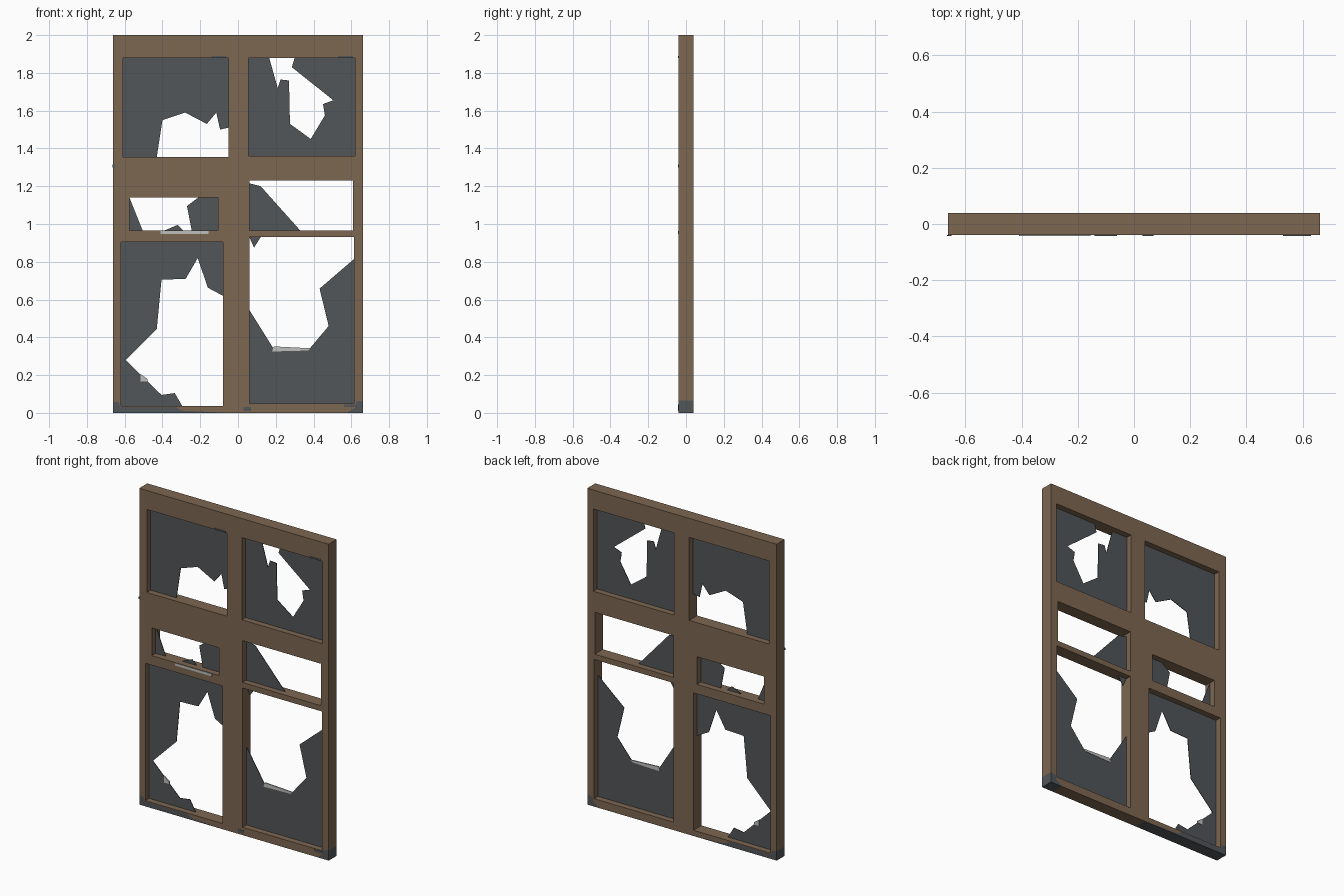
import bpy, bmesh, math
from mathutils import Matrix

if "Cube" in bpy.data.objects:
    bpy.data.objects.remove(bpy.data.objects["Cube"])


def material(name, rgb):
    m = bpy.data.materials.new(name)
    m.diffuse_color = (*rgb, 1)
    m.use_nodes = True
    m.node_tree.nodes["Principled BSDF"].inputs["Base Color"].default_value = m.diffuse_color
    return m


WOOD = material("brown wood", (0.205, 0.136, 0.083))
GLASS = material("dark grey glass", (0.083, 0.092, 0.098))
LIGHT = material("pale grey chips", (0.52, 0.52, 0.51))


def sheet(name, outlines, half_depth, mat, y=0.0):
    """Filled outline(s) in the x-z plane, given thickness along y."""
    cu = bpy.data.curves.new(name + "_outline", 'CURVE')
    cu.dimensions = '2D'
    cu.fill_mode = 'BOTH'
    cu.extrude = half_depth
    for pts in outlines:
        sp = cu.splines.new('POLY')
        sp.points.add(len(pts) - 1)
        for p, (x, z) in zip(sp.points, pts):
            p.co = (x, z, 0, 1)
        sp.use_cyclic_u = True
    tmp = bpy.data.objects.new(name + "_tmp", cu)
    bpy.context.collection.objects.link(tmp)
    dg = bpy.context.evaluated_depsgraph_get()
    me = bpy.data.meshes.new_from_object(tmp.evaluated_get(dg))
    bpy.data.objects.remove(tmp)
    me.transform(Matrix.Translation((0, y, 0)) @ Matrix.Rotation(math.pi / 2, 4, 'X'))
    bm = bmesh.new()
    bm.from_mesh(me)
    bmesh.ops.remove_doubles(bm, verts=bm.verts, dist=1e-5)
    bmesh.ops.recalc_face_normals(bm, faces=bm.faces)
    for f in bm.faces:
        f.smooth = False
        f.material_index = 0
    bm.to_mesh(me)
    bm.free()
    me.materials.clear()
    me.materials.append(mat)
    ob = bpy.data.objects.new(name, me)
    bpy.context.collection.objects.link(ob)
    return ob


def rect(x0, x1, z0, z1):
    return [(x0, z0), (x1, z0), (x1, z1), (x0, z1)]


D = 0.04     # half depth of the frame
W = 0.6625   # half width

# wooden frame with six openings; lower corners are worn away
openings = [rect(-.61, -.05, 1.355, 1.88), rect(.055, .62, 1.36, 1.88),
            rect(-.575, -.105, .965, 1.14), rect(.06, .61, .965, 1.23),
            rect(-.62, -.08, .036, .905), rect(.06, .615, .05, .93)]
left_wear = [(-.05, 0), (-.30, .012), (-.33, .032), (-.625, .032), (-.63, .055), (-W, .06)]
right_wear = [(W, .065), (.625, .06), (.622, .03), (.58, .0)]
outer = left_wear + [(-W, 2), (W, 2)] + right_wear
sheet("window_frame", [outer] + openings, D, WOOD)

# grey patches filling the worn corners, flush with the frame
sheet("left_corner_patch", [left_wear + [(-W, 0)]], D, GLASS)
sheet("right_corner_patch", [right_wear + [(W, 0)]], D, GLASS)

# broken glass, one sheet per pane
panes = {
    "upper_left_glass": [[
        (-.61, 1.355), (-.43, 1.355), (-.40, 1.55), (-.28, 1.59), (-.165, 1.53),
        (-.115, 1.59), (-.095, 1.50), (-.05, 1.51), (-.05, 1.88), (-.61, 1.88)]],
    "upper_right_glass": [[
        (.055, 1.36), (.62, 1.36), (.62, 1.88), (.30, 1.88), (.285, 1.83), (.505, 1.655),
        (.45, 1.635), (.46, 1.575), (.385, 1.45), (.275, 1.53), (.27, 1.76),
        (.225, 1.765), (.21, 1.72), (.165, 1.88), (.055, 1.88)]],
    "middle_left_glass": [
        [(-.575, .965), (-.505, .965), (-.575, 1.14)],
        [(-.245, .965), (-.105, .965), (-.105, 1.14), (-.21, 1.14), (-.27, 1.095)],
        [(-.39, .965), (-.29, .965), (-.32, .995)]],
    "middle_right_glass": [[(.06, .965), (.33, .965), (.12, 1.20), (.06, 1.215)]],
    "lower_left_glass": [[
        (-.62, .036), (-.295, .036), (-.335, .105), (-.405, .095), (-.595, .28),
        (-.43, .445), (-.405, .705), (-.277, .71), (-.213, .82), (-.16, .663),
        (-.08, .62), (-.08, .905), (-.62, .905)]],
    "lower_right_glass": [
        [(.06, .05), (.615, .05), (.615, .815), (.432, .658), (.48, .46),
         (.375, .335), (.185, .345), (.06, .545)],
        [(.06, .93), (.12, .93), (.085, .875)]],
}
for name, outlines in panes.items():
    sheet(name, outlines, 0.002, GLASS)

# pale chipped glass edges
sheet("lower_right_chip", [[(.18, .325), (.37, .33), (.385, .342), (.19, .352)]], 0.004, LIGHT)
sheet("lower_left_chip", [[(-.515, .165), (-.48, .165), (-.48, .18), (-.515, .205)]], 0.004, LIGHT)
sheet("sill_chip", [rect(-.41, -.155, .947, .962)], 0.001, LIGHT, -D - .001)

# small dark scuffs on the front of the frame
scuffs = [rect(-.14, -.06, 1.88, 1.89), rect(.53, .61, 1.88, 1.89), rect(.03, .07, .01, .03),
          rect(-.665, -.65, 1.30, 1.315), rect(.56, .63, .03, .045)]
sheet("frame_scuffs", scuffs, 0.001, GLASS, -D - .001)
